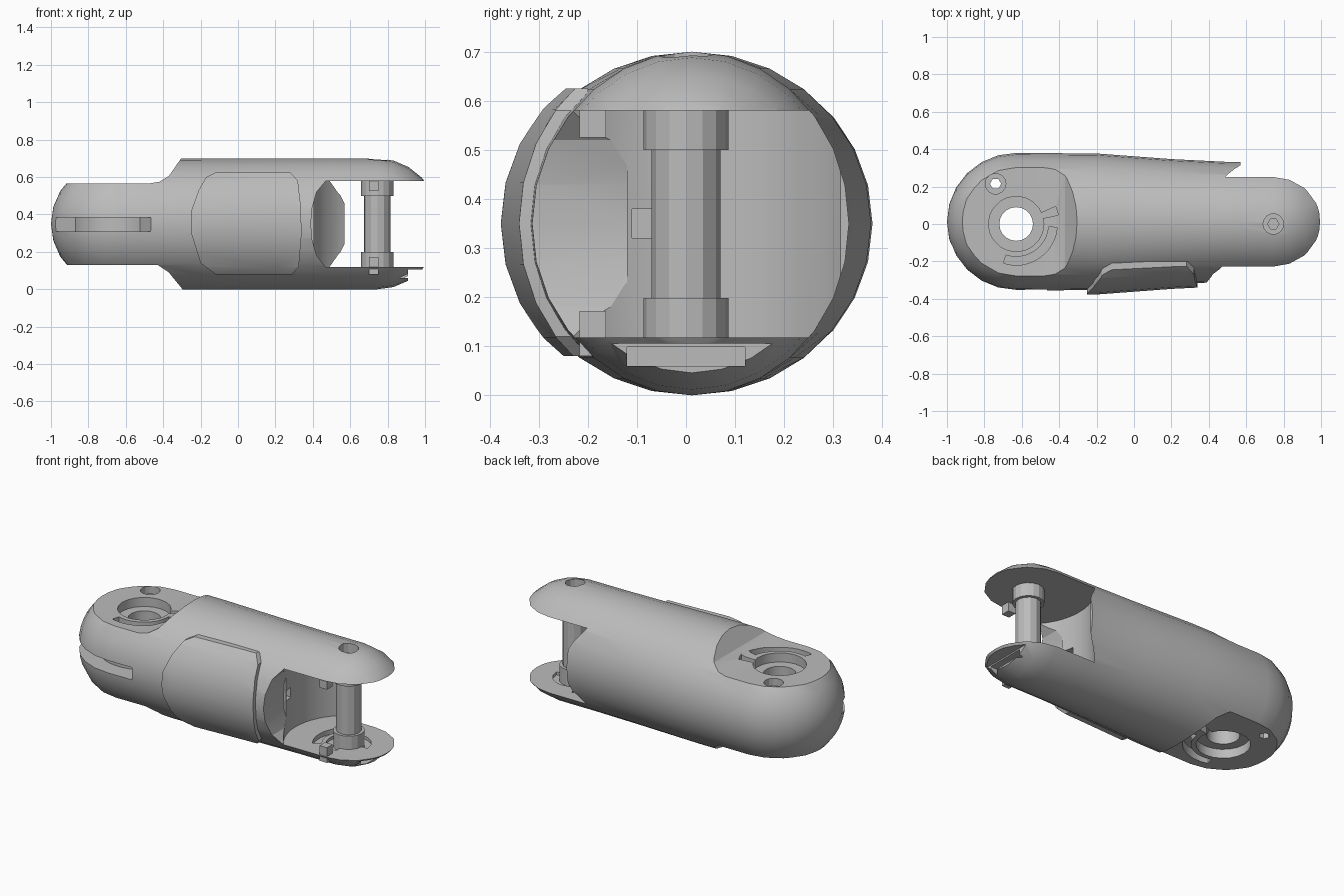
import bpy, bmesh
from math import sin, cos, pi, radians
from mathutils import Vector

old = bpy.data.objects.get("Cube")
if old:
    bpy.data.objects.remove(old, do_unlink=True)

grey = bpy.data.materials.new("plain_grey")
grey.use_nodes = True
colour = (0.5, 0.5, 0.5, 1)
grey.diffuse_color = colour
grey.node_tree.nodes["Principled BSDF"].inputs["Base Color"].default_value = colour

MID = 0.35            # height of the long axis
KNUCKLE = (-0.63, 0)  # centre of the drum end
PIN = (0.745, 0)      # centre of the fork end


def finish(bm, name):
    bmesh.ops.recalc_face_normals(bm, faces=bm.faces)
    mesh = bpy.data.meshes.new(name)
    bm.to_mesh(mesh)
    bm.free()
    obj = bpy.data.objects.new(name, mesh)
    bpy.context.collection.objects.link(obj)
    mesh.materials.append(grey)
    return obj


def prism(name, pts, low, high, axis="z"):
    """Extrude an outline along z (points are x, y) or y (points are x, z)."""
    bm = bmesh.new()
    place = (lambda a, b, c: (a, b, c)) if axis == "z" else (lambda a, b, c: (a, c, b))
    rings = [[bm.verts.new(place(a, b, c)) for a, b in pts] for c in (low, high)]
    bm.faces.new(rings[0])
    bm.faces.new(rings[1])
    n = len(pts)
    for i in range(n):
        j = (i + 1) % n
        bm.faces.new((rings[0][i], rings[0][j], rings[1][j], rings[1][i]))
    return finish(bm, name)


def arc(centre, r, start, end, n=12):
    steps = [radians(start + (end - start) * i / n) for i in range(n + 1)]
    return [(centre[0] + r * cos(a), centre[1] + r * sin(a)) for a in steps]


def disc(name, centre, r, low, high, n=20):
    return prism(name, arc(centre, r, 0, 360, n)[:-1], low, high)


def groove(name, centre, r1, r2, start, end, low, high):
    return prism(name, arc(centre, r2, start, end) + arc(centre, r1, end, start), low, high)


def box(name, x, y, z):
    return prism(name, [(x[0], y[0]), (x[1], y[0]), (x[1], y[1]), (x[0], y[1])], *z)


def capsule(name, grow=0.0, sides=28):
    """Tapered round shell lying along x with domed ends."""
    stations = []
    for i in range(1, 7):
        a = pi / 2 * i / 6
        stations.append((KNUCKLE[0] - 0.37 * cos(a), sin(a), 0.368))
    stations += [(-0.2, 1, 0.365), (0.2, 1, 0.335), (0.5, 1, 0.32)]
    for i in range(6):
        a = pi / 2 * i / 6
        stations.append((PIN[0] + 0.335 * sin(a), cos(a), 0.32))
    bm = bmesh.new()
    rings = []
    for x, s, ry in stations:
        rings.append([bm.verts.new((x, 0.012 + (ry + grow) * s * sin(2 * pi * k / sides),
                                    MID + (MID + grow) * s * cos(2 * pi * k / sides)))
                      for k in range(sides)])
    for a, b in zip(rings, rings[1:]):
        for k in range(sides):
            j = (k + 1) % sides
            bm.faces.new((a[k], a[j], b[j], b[k]))
    for ring, x in ((rings[0], KNUCKLE[0] - 0.37), (rings[-1], PIN[0] + 0.335)):
        tip = bm.verts.new((x, 0.012, MID))
        for k in range(sides):
            bm.faces.new((ring[k], ring[(k + 1) % sides], tip))
    return finish(bm, name)


def combine(target, tool, operation="DIFFERENCE"):
    mod = target.modifiers.new("cut", "BOOLEAN")
    mod.operation = operation
    mod.solver = "EXACT"
    mod.object = tool
    bpy.context.view_layer.objects.active = target
    bpy.ops.object.modifier_apply(modifier=mod.name)
    bpy.data.objects.remove(tool, do_unlink=True)


shell = capsule("finger_shell")

# Flats above and below the knuckle, swept up to full girth
top_step = [(-1.2, 0.565), (-0.48, 0.565), (-0.42, 0.575), (-0.37, 0.605), (-0.29, 0.72), (-1.2, 0.8)]
low_step = [(-1.2, 0.13), (-0.43, 0.13), (-0.37, 0.09), (-0.28, -0.02), (-1.2, -0.1)]
for pts in (top_step, low_step):
    combine(shell, prism("step_cutter", pts, -0.6, 0.6, "y"))

# Knuckle bore, recesses, curved slots and screw hole
combine(shell, disc("bore", KNUCKLE, 0.09, -0.1, 0.8))
screw = (-0.74, 0.215)
combine(shell, disc("screw_bore", screw, 0.03, -0.1, 0.8, 6))
combine(shell, disc("screw_recess", screw, 0.055, 0.52, 0.8, 14))
for low, high in ((0.51, 0.8), (-0.1, 0.185)):
    combine(shell, disc("bearing_recess", KNUCKLE, 0.148, low, high))
    combine(shell, groove("curved_slot", KNUCKLE, 0.175, 0.22, 252, 355, low, high))
    combine(shell, groove("slot_mouth", KNUCKLE, 0.13, 0.23, 12, 24, low, high))

# Side slot wrapping around the front of the knuckle
combine(shell, groove("side_slot", KNUCKLE, 0.25, 0.6, 198, 295, 0.31, 0.385))

# Fork opening with a concave inner wall
plan = arc(PIN, 0.36, 119, 241, 18) + [(0.57, -0.6), (1.2, -0.6), (1.2, 0.6), (0.57, 0.6)]
combine(shell, prism("fork_cutter", plan, 0.118, 0.58))
front_edge = [(0.47, 0.118), (0.42, 0.18), (0.395, 0.27), (0.39, 0.35), (0.395, 0.43),
              (0.42, 0.52), (0.47, 0.58), (1.2, 0.58), (1.2, 0.118)]
combine(shell, prism("front_opening", front_edge, -0.6, -0.12, "y"))
cable = [(0.28, 0.32), (0.5, 0.32), (0.5, 0.38), (0.28, 0.38)]
combine(shell, prism("cable_hole", cable, -0.11, -0.05, "y"))

# Lower fork tip: blunt end with a thin lip and an open underside pocket
combine(shell, box("tip_cutter", (0.91, 1.2), (-0.5, 0.5), (-0.2, 0.106)))
combine(shell, box("tip_pocket", (0.82, 1.0), (-0.12, 0.12), (0.06, 0.098)))
combine(shell, groove("inner_slot", PIN, 0.15, 0.2, 120, 215, 0.09, 0.2))
combine(shell, groove("pin_recess", PIN, 0.08, 0.125, 0, 270, 0.1, 0.2))
combine(shell, disc("pin_head_recess", PIN, 0.055, 0.64, 0.8, 14))
combine(shell, disc("pin_socket", PIN, 0.03, 0.6, 0.8, 6))

# Raised front panel
outline = [(-0.12, 0.08), (0.29, 0.08), (0.325, 0.12), (0.34, 0.3), (0.335, 0.45), (0.32, 0.58),
           (0.28, 0.625), (-0.12, 0.625), (-0.17, 0.6), (-0.21, 0.53), (-0.25, 0.42),
           (-0.25, 0.3), (-0.2, 0.14)]
panel = capsule("front_panel", 0.024)
combine(panel, prism("panel_outline", outline, -0.6, -0.2, "y"), "INTERSECT")

# Hinge pin with a collar at each end
post = disc("hinge_pin", PIN, 0.07, 0.11, 0.59, 12)
collars = [disc("lower_collar", PIN, 0.087, 0.1, 0.198, 16),
           disc("upper_collar", PIN, 0.087, 0.5, 0.59, 16)]

# Stop pegs on the fork plates
pegs = [box("lower_peg", (0.7, 0.75), (-0.217, -0.163), (0.08, 0.172)),
        box("upper_peg", (0.7, 0.75), (-0.217, -0.163), (0.525, 0.59))]

for obj in [shell, panel, post] + collars + pegs:
    bpy.ops.object.select_all(action="DESELECT")
    obj.select_set(True)
    bpy.context.view_layer.objects.active = obj
    bpy.ops.object.shade_smooth_by_angle(angle=radians(22))
